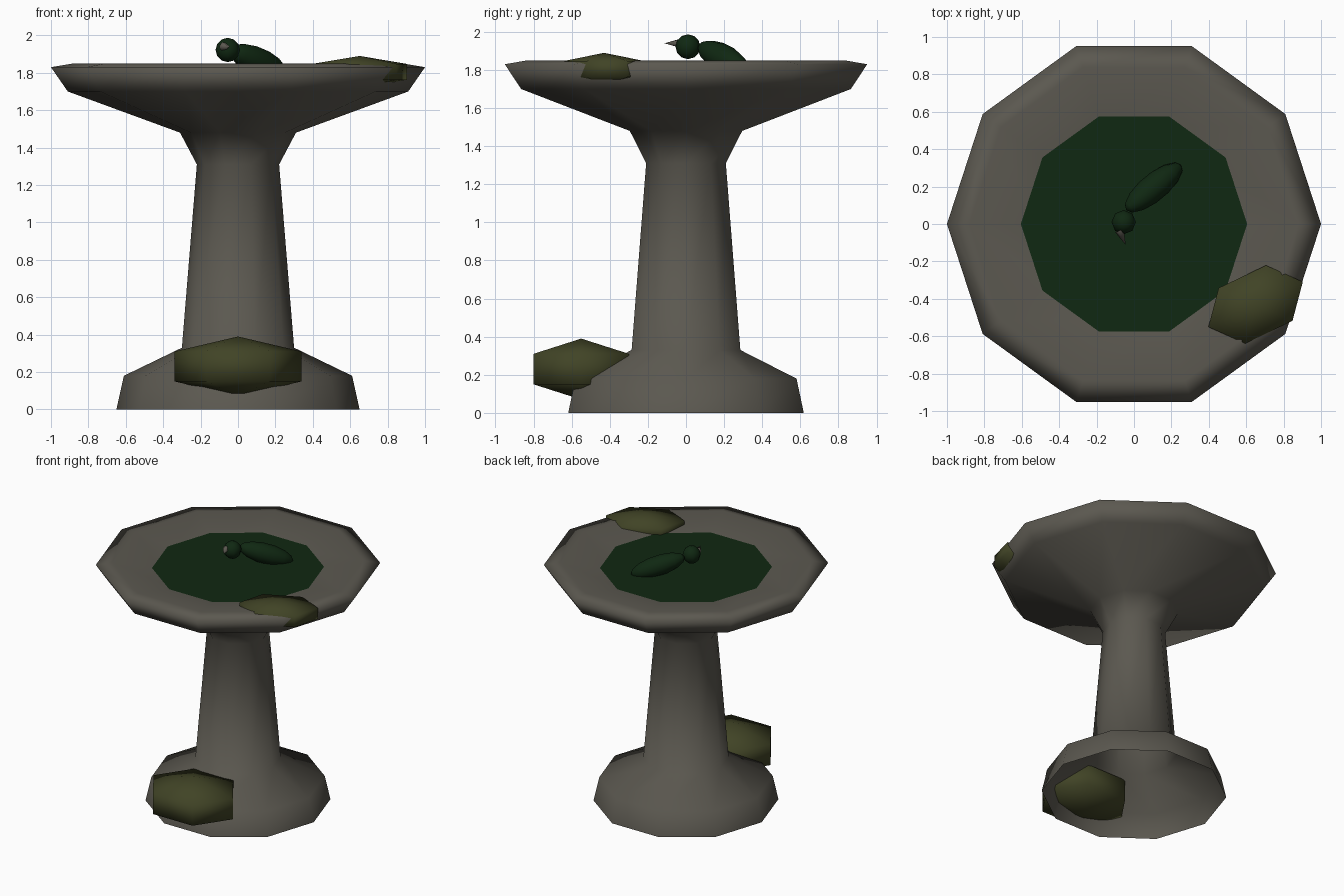
import bpy
import bmesh
from math import sin, cos, pi, radians
from mathutils import Matrix, Vector

cube = bpy.data.objects.get("Cube")
if cube:
    bpy.data.objects.remove(cube, do_unlink=True)


def material(name, rgb):
    mat = bpy.data.materials.new(name)
    mat.use_nodes = True
    mat.diffuse_color = (*rgb, 1)
    bsdf = next(n for n in mat.node_tree.nodes if n.type == 'BSDF_PRINCIPLED')
    bsdf.inputs["Base Color"].default_value = (*rgb, 1)
    bsdf.inputs["Roughness"].default_value = 0.9
    return mat


stone = material("grey stone", (0.105, 0.098, 0.08))
moss = material("mossy rock", (0.052, 0.057, 0.019))
green = material("dark green", (0.005, 0.021, 0.006))


def lathe(name, profile, sides, mat, matrix=Matrix(), smooth=True):
    """Spin (radius, height) points about z; radius 0 makes a pole."""
    bm = bmesh.new()
    rings = []
    for r, z in profile:
        count = sides if r > 1e-6 else 1
        rings.append([bm.verts.new((r * cos(2 * pi * i / sides),
                                    r * sin(2 * pi * i / sides), z))
                      for i in range(count)])
    for a, b in zip(rings, rings[1:]):
        for i in range(sides):
            j = (i + 1) % sides
            corners = [a[i % len(a)], a[j % len(a)], b[j % len(b)], b[i % len(b)]]
            bm.faces.new(list(dict.fromkeys(corners)))
    for face in bm.faces:
        face.smooth = smooth
    bm.transform(matrix)
    mesh = bpy.data.meshes.new(name)
    bm.to_mesh(mesh)
    bm.free()
    mesh.materials.append(mat)
    obj = bpy.data.objects.new(name, mesh)
    bpy.context.collection.objects.link(obj)
    return obj


def ball(name, sides, rings, mat, centre, size, turn=Matrix()):
    """Low-poly ellipsoid whose widest ring has the given half sizes."""
    profile = [(sin(pi * k / rings), -cos(pi * k / rings)) for k in range(rings + 1)]
    profile[0], profile[-1] = (0, -1), (0, 1)
    widest = max(r for r, z in profile)
    profile = [(r / widest, z) for r, z in profile]
    matrix = Matrix.Translation(centre) @ turn.to_4x4() @ Matrix.Diagonal((*size, 1))
    return lathe(name, profile, sides, mat, matrix)


def aim(direction):
    return Vector(direction).to_track_quat('Z', 'Y').to_matrix()


# Pedestal and bowl: one open-bottomed turned shell
lathe("pedestal_and_bowl",
      [(0.65, 0), (0.61, 0.18), (0.30, 0.33), (0.22, 1.31), (0.31, 1.48),
       (0.91, 1.70), (1.0, 1.83), (0.88, 1.85), (0.55, 1.79), (0, 1.74)],
      10, stone)

# Water surface
lathe("water", [(0.605, 1.803), (0, 1.803)], 10, green, smooth=False)

# Mossy rocks on the foot and over the rim
ball("foot_rock", 6, 3, moss, (0, -0.55, 0.23), (0.34, 0.289, 0.16))
ball("rim_rock", 6, 3, moss, (0.65, -0.43, 1.805), (0.28, 0.19, 0.085),
     Matrix.Rotation(radians(25.6), 3, 'Z'))

# Bird resting in the water
ball("bird_body", 10, 7, green, (0.105, 0.195, 1.862), (0.072, 0.072, 0.2),
     aim((0.14, 0.115, -0.06)))
ball("bird_head", 8, 6, green, (-0.055, 0.01, 1.922), (0.065, 0.065, 0.065))
lathe("bird_beak", [(0.024, 0), (0, 0.085)], 6, stone,
      Matrix.Translation((-0.078, -0.035, 1.94)) @ aim((0.035, -0.08, 0)).to_4x4())
